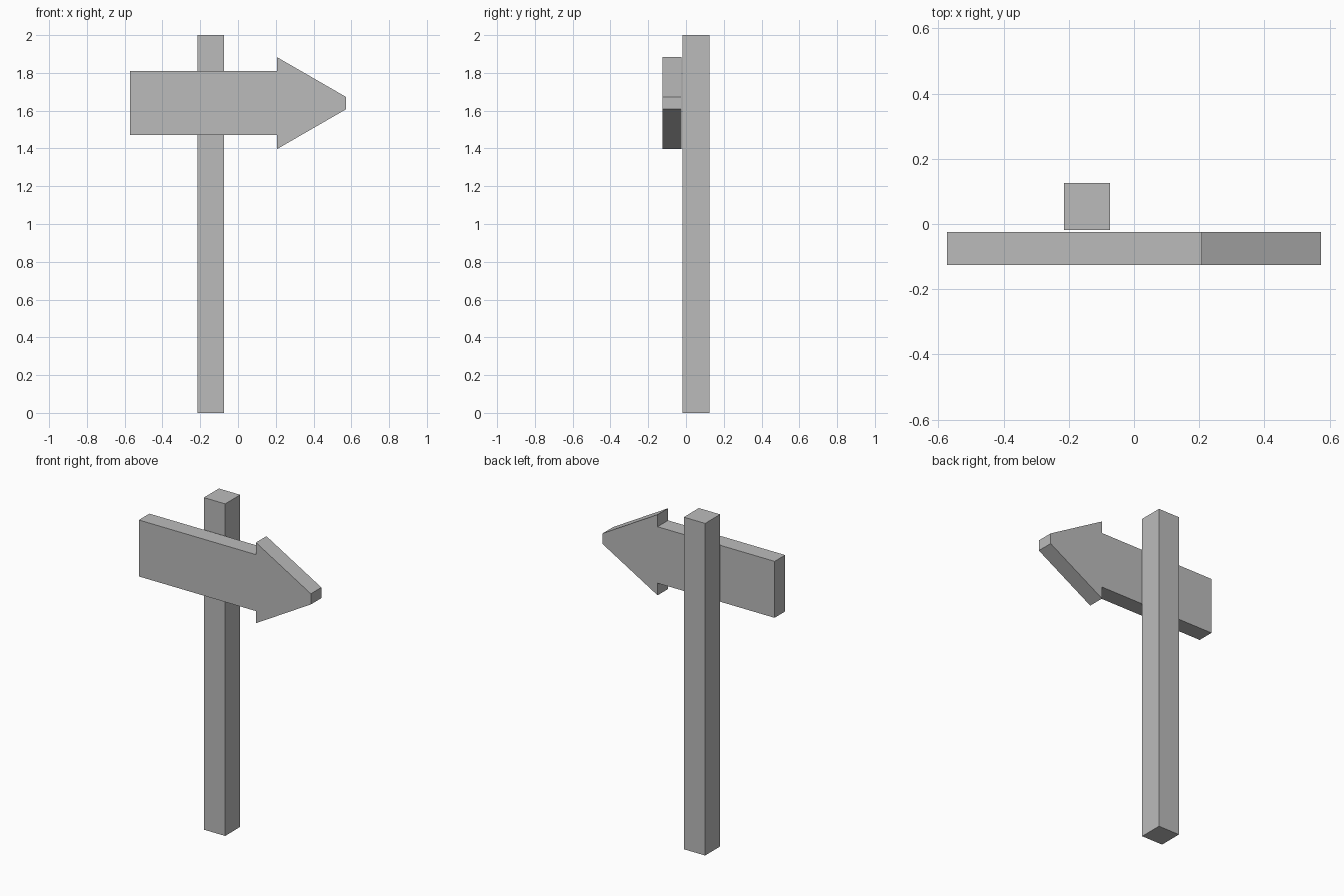
import bpy
import bmesh

cube = bpy.data.objects.get("Cube")
if cube:
    bpy.data.objects.remove(cube, do_unlink=True)

# Single flat colour
grey = bpy.data.materials.new("plain grey")
grey.use_nodes = True
colour = (0.5, 0.5, 0.5, 1)
grey.diffuse_color = colour
grey.node_tree.nodes["Principled BSDF"].inputs["Base Color"].default_value = colour


def extrude_profile(name, profile, y_front, y_back):
    """Solid with an (x, z) outline, extruded from front to back."""
    bm = bmesh.new()
    face = bm.faces.new([bm.verts.new((x, y_front, z)) for x, z in profile])
    result = bmesh.ops.extrude_face_region(bm, geom=[face])
    moved = [v for v in result["geom"] if isinstance(v, bmesh.types.BMVert)]
    bmesh.ops.translate(bm, verts=moved, vec=(0, y_back - y_front, 0))
    bmesh.ops.recalc_face_normals(bm, faces=bm.faces)
    mesh = bpy.data.meshes.new(name)
    bm.to_mesh(mesh)
    bm.free()
    mesh.materials.append(grey)
    obj = bpy.data.objects.new(name, mesh)
    bpy.context.collection.objects.link(obj)
    return obj


# Square upright post
left, right = -0.215, -0.073
extrude_profile("post", [(left, 0), (right, 0), (right, 2), (left, 2)], -0.018, 0.125)

# Arrow board: lower half outline, mirrored about its centre line
centre = 1.64
half = [(-0.573, 0.17), (0.207, 0.17), (0.207, 0.243), (0.573, 0.032)]
outline = [(x, centre - h) for x, h in half]
outline += [(x, centre + h) for x, h in reversed(half)]
extrude_profile("arrow_board", outline, -0.125, -0.025)
